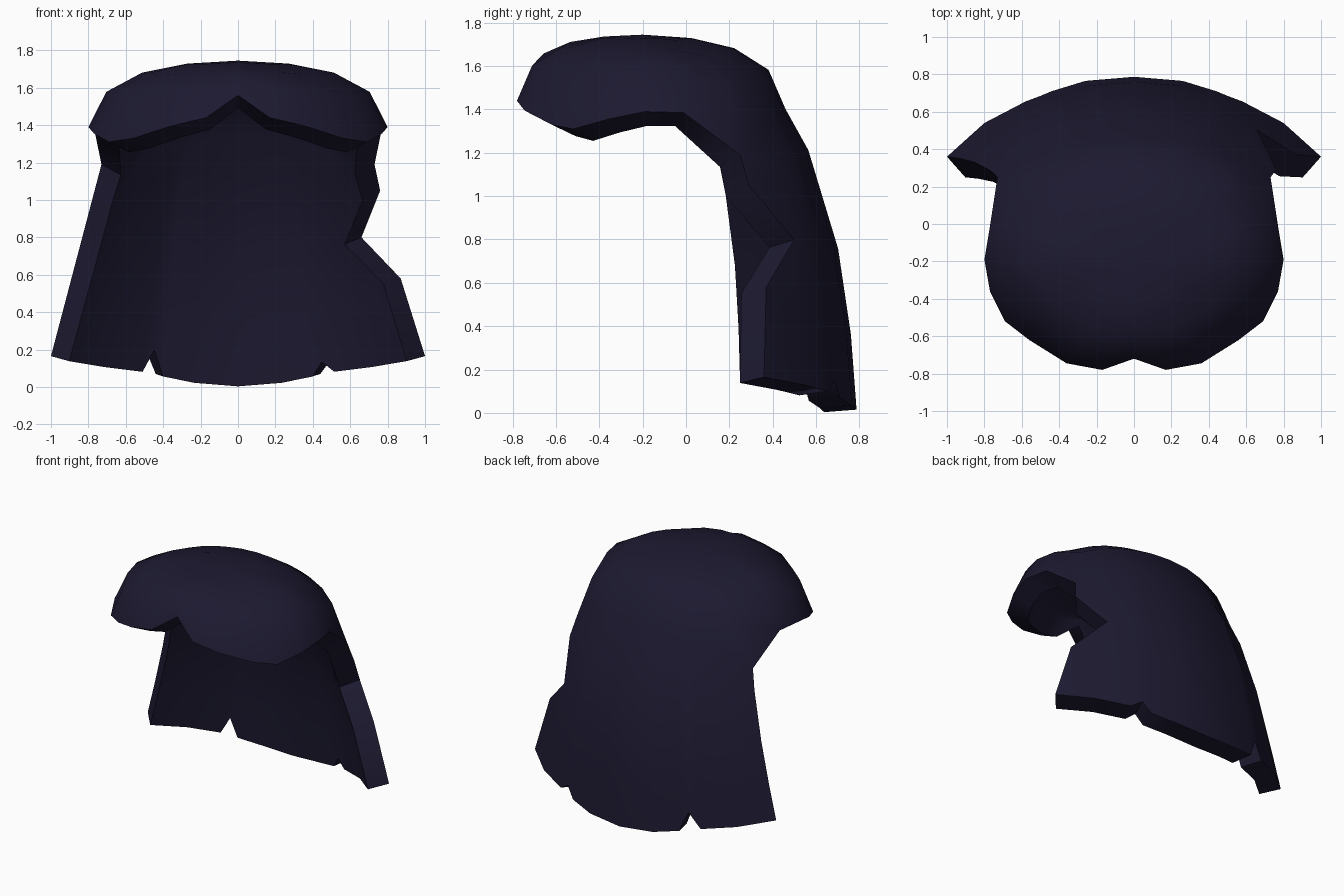
import bpy, bmesh
from mathutils import Vector

if "Cube" in bpy.data.objects:
    bpy.data.objects.remove(bpy.data.objects["Cube"])

CROWN = Vector((0, -0.2, 1.745))
# Right half of the cap rim: fringe centre, round the temple, to the ear
FRINGE = [(0, -.72, 1.56), (.17, -.78, 1.44), (.36, -.745, 1.395), (.56, -.62, 1.33),
          (.69, -.52, 1.31), (.77, -.36, 1.355), (.80, -.19, 1.39), (.77, -.01, 1.385)]
# Nape columns from ear to centre: start on the rim, end on the bottom hem
NAPE = [(.73, .25, 1.19), (.58, .33, 1.30), (.42, .39, 1.35), (.36, .41, 1.36),
        (.32, .42, 1.37), (.18, .45, 1.39), (0, .46, 1.40)]
HEM = [(1, .36, .165), (.80, .54, .13), (.58, .655, .10), (.50, .685, .15),
       (.44, .71, .07), (.26, .765, .035), (0, .787, .015)]
DOME = [(.34, .045), (.64, .18), (.88, .47), (1, 1)]     # radius, drop
FALL = [(.136, .32), (.464, .74), (.75, .92), (1, 1)]    # height, outward bow


def flip(p):
    return Vector((-p[0], p[1], p[2]))


half = [Vector(p) for p in FRINGE + NAPE]
rim = half + [flip(p) for p in half[-2:0:-1]]
nape = [Vector(p) for p in NAPE]
nape += [flip(p) for p in nape[-2::-1]]
hem = [Vector(p) for p in HEM]
hem += [flip(p) for p in hem[-2::-1]]
hem[9].z = .215                                          # deeper notch on the left

bm = bmesh.new()

# Rounded cap: rings spreading from the crown to the rim
pole = bm.verts.new(CROWN)
rings = []
for s, f in DOME:
    rings.append([bm.verts.new((p.x * s, CROWN.y + (p.y - CROWN.y) * s,
                                CROWN.z + (p.z - CROWN.z) * f)) for p in rim])
n = len(rim)
for j in range(n):
    k = (j + 1) % n
    bm.faces.new((pole, rings[0][j], rings[0][k]))
    for a, b in zip(rings, rings[1:]):
        bm.faces.new((a[j], b[j], b[k], a[k]))

# Long back sheet hanging from the rear of the rim
first = len(FRINGE)
rows = [rings[-1][first:first + len(nape)]]
for h, bow in FALL:
    rows.append([bm.verts.new((a.x + (b.x - a.x) * h, a.y + (b.y - a.y) * bow,
                               a.z + (b.z - a.z) * h)) for a, b in zip(nape, hem)])
# Side notch in the right edge
for row, col, co in [(1, 0, (.76, .29, 1.05)), (2, 0, (.66, .50, .80)),
                     (2, 1, (.585, .535, .80)), (3, 0, (.87, .37, .58))]:
    rows[row][col].co = co
for a, b in zip(rows, rows[1:]):
    for j in range(len(nape) - 1):
        bm.faces.new((a[j], b[j], b[j + 1], a[j + 1]))

mesh = bpy.data.meshes.new("hair")
bm.to_mesh(mesh)
bm.free()
hair = bpy.data.objects.new("hair", mesh)
bpy.context.collection.objects.link(hair)

# Thickness towards the head
solid = hair.modifiers.new("thickness", 'SOLIDIFY')
solid.thickness = .15
solid.offset = -1

mat = bpy.data.materials.new("dark_navy")
mat.diffuse_color = (.012, .010, .030, 1)
mat.use_nodes = True
mat.node_tree.nodes["Principled BSDF"].inputs["Base Color"].default_value = mat.diffuse_color
mesh.materials.append(mat)

bpy.context.view_layer.objects.active = hair
hair.select_set(True)
bpy.ops.object.modifier_apply(modifier=solid.name)
bpy.ops.object.shade_smooth_by_angle(angle=.75)
